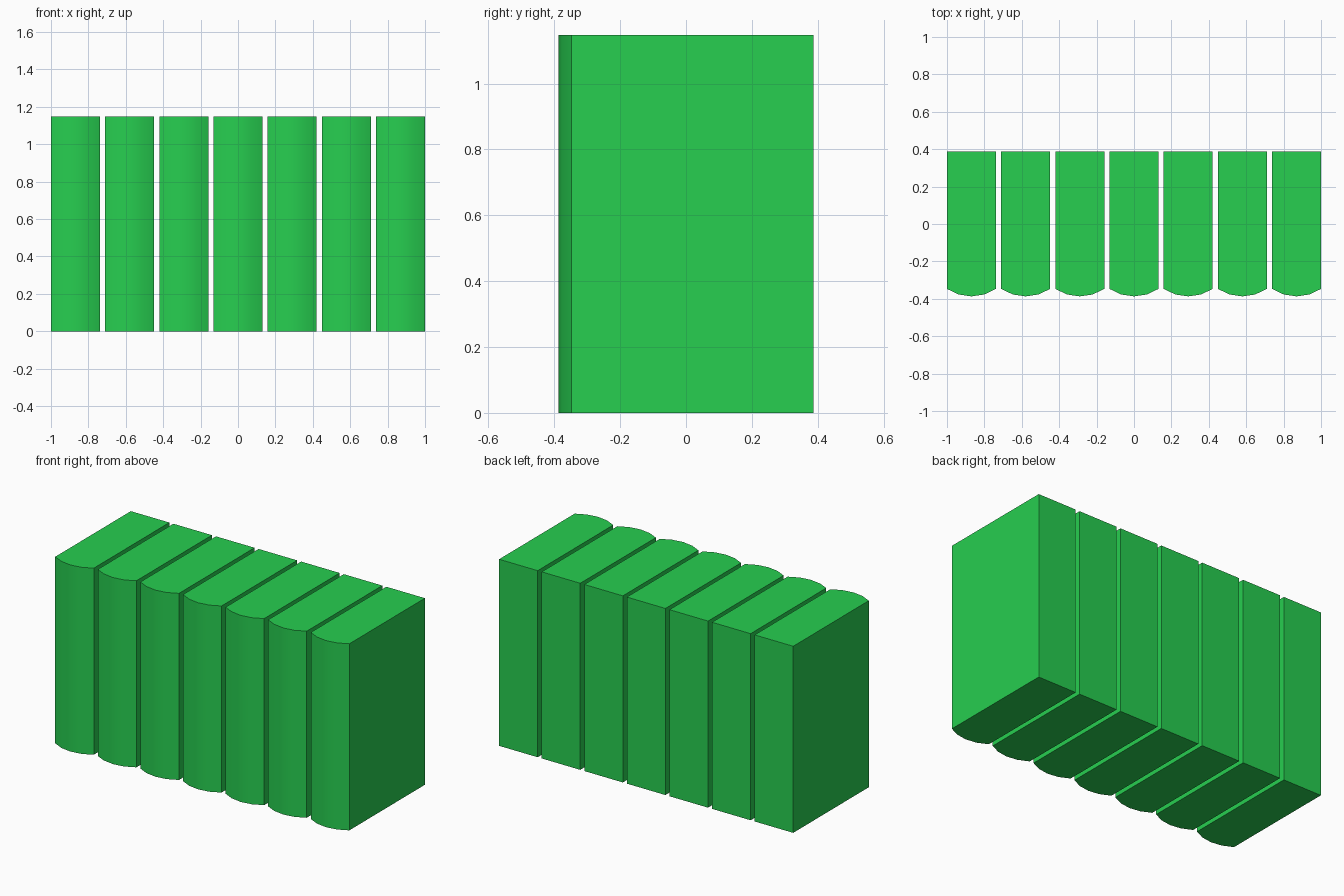
import bpy, bmesh, math

if "Cube" in bpy.data.objects:
    bpy.data.objects.remove(bpy.data.objects["Cube"])

COUNT, WIDTH, HEIGHT, HALF_DEPTH, BULGE = 7, 0.262, 1.147, 0.387, 0.04
PITCH = (2.0 - WIDTH) / (COUNT - 1)
half = WIDTH / 2
radius = (half ** 2 + BULGE ** 2) / (2 * BULGE)
sweep = math.asin(half / radius)

green = bpy.data.materials.new("green_cover")
green.diffuse_color = (0.02, 0.62, 0.08, 1)
green.use_nodes = True
green.node_tree.nodes["Principled BSDF"].inputs["Base Color"].default_value = green.diffuse_color

# Footprint of one book: flat back and sides, rounded spine in four segments
profile = [(half, HALF_DEPTH), (-half, HALF_DEPTH)]
for i in range(5):
    a = -sweep + sweep * i / 2
    profile.append((radius * math.sin(a), -HALF_DEPTH + radius * (1 - math.cos(a))))

bm = bmesh.new()
base = bm.faces.new([bm.verts.new((x, y, 0)) for x, y in profile])
ext = bmesh.ops.extrude_face_region(bm, geom=[base], use_keep_orig=True)
top = [v for v in ext["geom"] if isinstance(v, bmesh.types.BMVert)]
bmesh.ops.translate(bm, verts=top, vec=(0, 0, HEIGHT))
bmesh.ops.recalc_face_normals(bm, faces=bm.faces)
mesh = bpy.data.meshes.new("book")
bm.to_mesh(mesh)
bm.free()
mesh.materials.append(green)

# Row of identical books
for i in range(COUNT):
    book = bpy.data.objects.new(f"book_{i + 1}", mesh)
    book.location.x = (i - (COUNT - 1) / 2) * PITCH
    bpy.context.collection.objects.link(book)

# Smooth spines, crisp cover edges
bpy.ops.object.select_all(action='DESELECT')
book.select_set(True)
bpy.context.view_layer.objects.active = book
bpy.ops.object.shade_smooth_by_angle(angle=math.radians(30))
